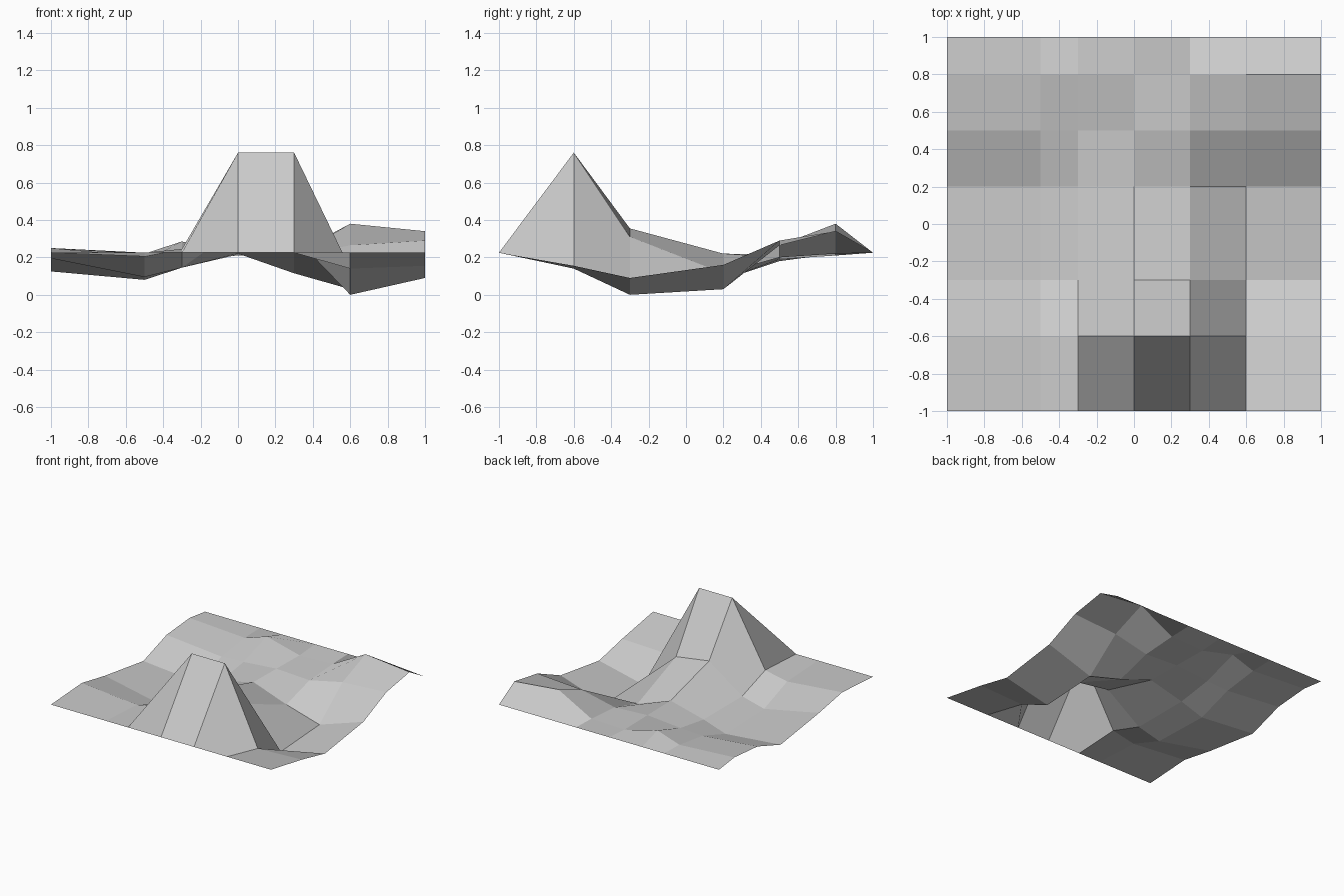
import bpy
import bmesh

default_cube = bpy.data.objects.get("Cube")
if default_cube:
    bpy.data.objects.remove(default_cube, do_unlink=True)


def make_material(name, colour):
    material = bpy.data.materials.new(name)
    material.use_nodes = True
    material.diffuse_color = colour
    material.node_tree.nodes["Principled BSDF"].inputs["Base Color"].default_value = colour
    return material


# Uneven grid spacing: columns run left to right, rows run front to back
columns = [-1, -.5, -.3, 0, .3, .6, 1]
rows = [-1, -.6, -.3, .2, .5, .8, 1]

# The front and back borders are level; the inner rows hold hills and hollows
border = [.225] * len(columns)
heights = [
    border,
    [.25, .205, .245, .76, .76, .14, .155],   # ridge of the tall hill
    [.195, .095, .145, .355, .31, 0, .09],    # hollow beside the hill
    [.125, .08, .145, .22, .115, .03, .16],   # valley floor
    [.225, .18, .19, .215, .2, .265, .29],    # rising slope
    [.25, .22, .285, .21, .22, .38, .34],     # low crest near the back
    border,
]


def build_terrain(name, material):
    """One open sheet of flat quads hung on the height grid."""
    bm = bmesh.new()
    grid = [[bm.verts.new((x, y, z)) for x, z in zip(columns, line)]
            for y, line in zip(rows, heights)]
    for near, far in zip(grid, grid[1:]):
        for i in range(len(columns) - 1):
            bm.faces.new((near[i], near[i + 1], far[i + 1], far[i]))
    mesh = bpy.data.meshes.new(name)
    bm.to_mesh(mesh)
    bm.free()
    mesh.materials.append(material)
    terrain = bpy.data.objects.new(name, mesh)
    bpy.context.collection.objects.link(terrain)
    return terrain


build_terrain("terrain_surface", make_material("light grey", (.6, .6, .6, 1)))
